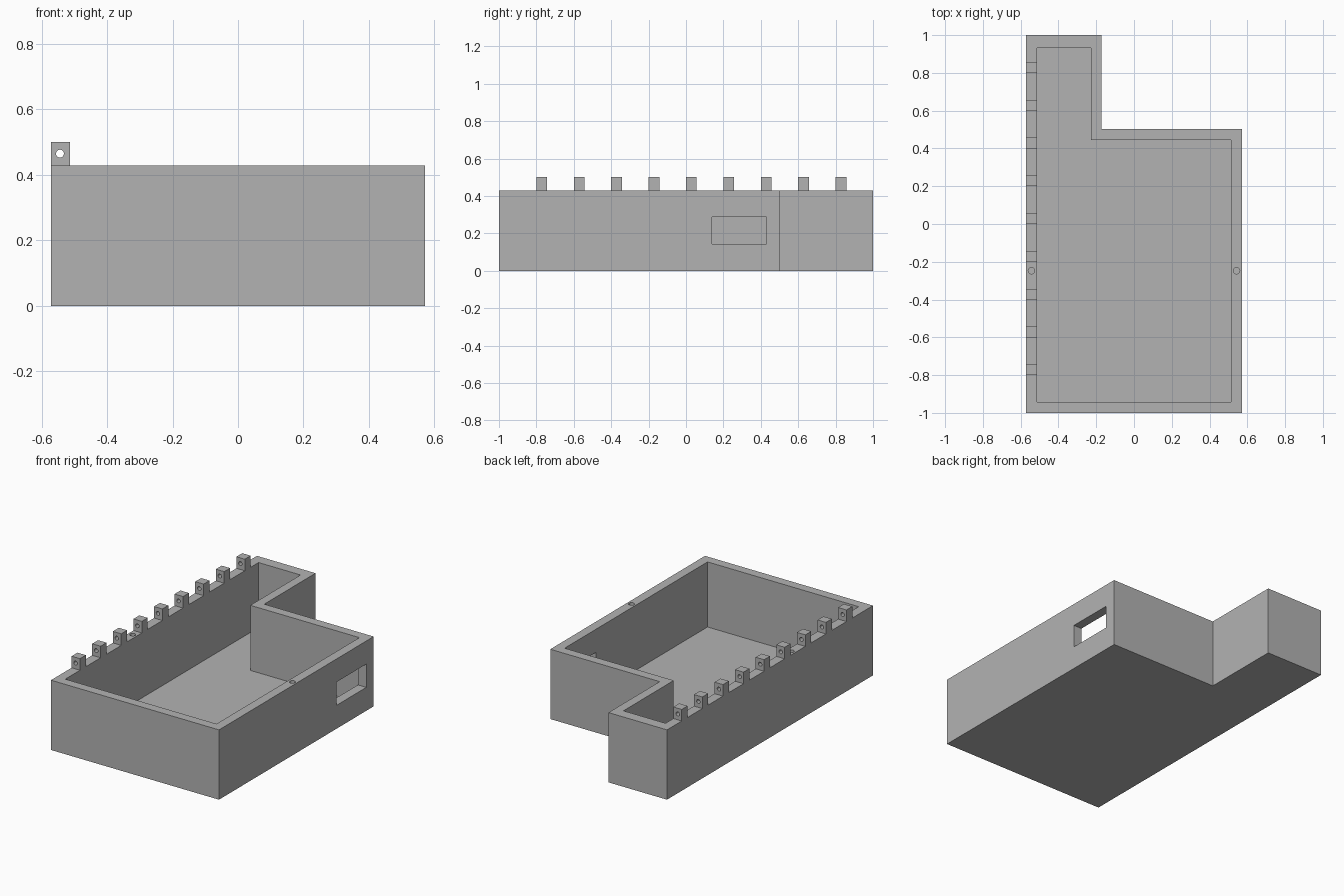
import bpy
import bmesh
from math import pi
from mathutils import Matrix

if "Cube" in bpy.data.objects:
    bpy.data.objects.remove(bpy.data.objects["Cube"], do_unlink=True)

HALF_W, HALF_L, HEIGHT = 0.571, 1.0, 0.429
WALL, FLOOR = 0.057, 0.029
TAB_TOP = 0.5

grey = bpy.data.materials.new("plain grey")
grey.use_nodes = True
grey.diffuse_color = (0.45, 0.45, 0.45, 1)
grey.node_tree.nodes["Principled BSDF"].inputs["Base Color"].default_value = grey.diffuse_color


def add_object(name, bm):
    bmesh.ops.recalc_face_normals(bm, faces=bm.faces)
    mesh = bpy.data.meshes.new(name)
    bm.to_mesh(mesh)
    bm.free()
    mesh.materials.append(grey)
    obj = bpy.data.objects.new(name, mesh)
    bpy.context.scene.collection.objects.link(obj)
    return obj


def prism(name, outline, z0, z1):
    bm = bmesh.new()
    base = bm.faces.new([bm.verts.new((x, y, z0)) for x, y in outline])
    top = bmesh.ops.extrude_face_region(bm, geom=[base])["geom"]
    verts = [v for v in top if isinstance(v, bmesh.types.BMVert)]
    bmesh.ops.translate(bm, verts=verts, vec=(0, 0, z1 - z0))
    return add_object(name, bm)


def box(name, x0, x1, y0, y1, z0, z1):
    return prism(name, [(x0, y0), (x1, y0), (x1, y1), (x0, y1)], z0, z1)


def cylinder(name, radius, depth, centre, axis="Z"):
    bm = bmesh.new()
    turn = Matrix.Rotation(pi / 2, 4, "X") if axis == "Y" else Matrix()
    bmesh.ops.create_cone(bm, cap_ends=True, segments=24, radius1=radius, radius2=radius,
                          depth=depth, matrix=Matrix.Translation(centre) @ turn)
    return add_object(name, bm)


def cut(target, cutters):
    """Subtract the cutters, keep the finished mesh and discard the cutters."""
    for cutter in cutters:
        cutter.hide_render = True
        mod = target.modifiers.new("cut", "BOOLEAN")
        mod.operation = "DIFFERENCE"
        mod.solver = "EXACT"
        mod.object = cutter
    graph = bpy.context.evaluated_depsgraph_get()
    mesh = bpy.data.meshes.new_from_object(target.evaluated_get(graph))
    target.modifiers.clear()
    target.data = mesh
    for cutter in cutters:
        bpy.data.objects.remove(cutter, do_unlink=True)


def l_shape(right, front, step_y, step_x, back):
    return [(-right, front), (right, front), (right, step_y),
            (step_x, step_y), (step_x, back), (-right, back)]


# Open tray with an L-shaped outline
tray = prism("tray", l_shape(HALF_W, -HALF_L, 0.502, -0.173, HALF_L), 0, HEIGHT)
cavity = prism("cavity_cutter",
               l_shape(HALF_W - WALL, -HALF_L + WALL, 0.445, -0.228, 0.933),
               FLOOR, HEIGHT + 0.2)

# Port window in the side wall, and a blind screw hole in each side rim
port = box("port_cutter", 0.45, 0.65, 0.14, 0.43, 0.144, 0.287)
screw_holes = [cylinder("screw_hole_cutter", 0.017, 0.2, (side * 0.543, -0.247, HEIGHT))
               for side in (-1, 1)]
cut(tray, [cavity, port] + screw_holes)

# Row of drilled hinge tabs along the right rim, sharing one mesh
tab = box("hinge_tab", -HALF_W, -HALF_W + WALL, -0.8, -0.8 + WALL, HEIGHT, TAB_TOP)
cut(tab, [cylinder("pin_hole_cutter", 0.012, 0.2, (-0.544, -0.77, 0.465), "Y")])
for i in range(1, 9):
    copy = bpy.data.objects.new("hinge_tab", tab.data)
    copy.location.y = 0.2 * i
    bpy.context.scene.collection.objects.link(copy)
